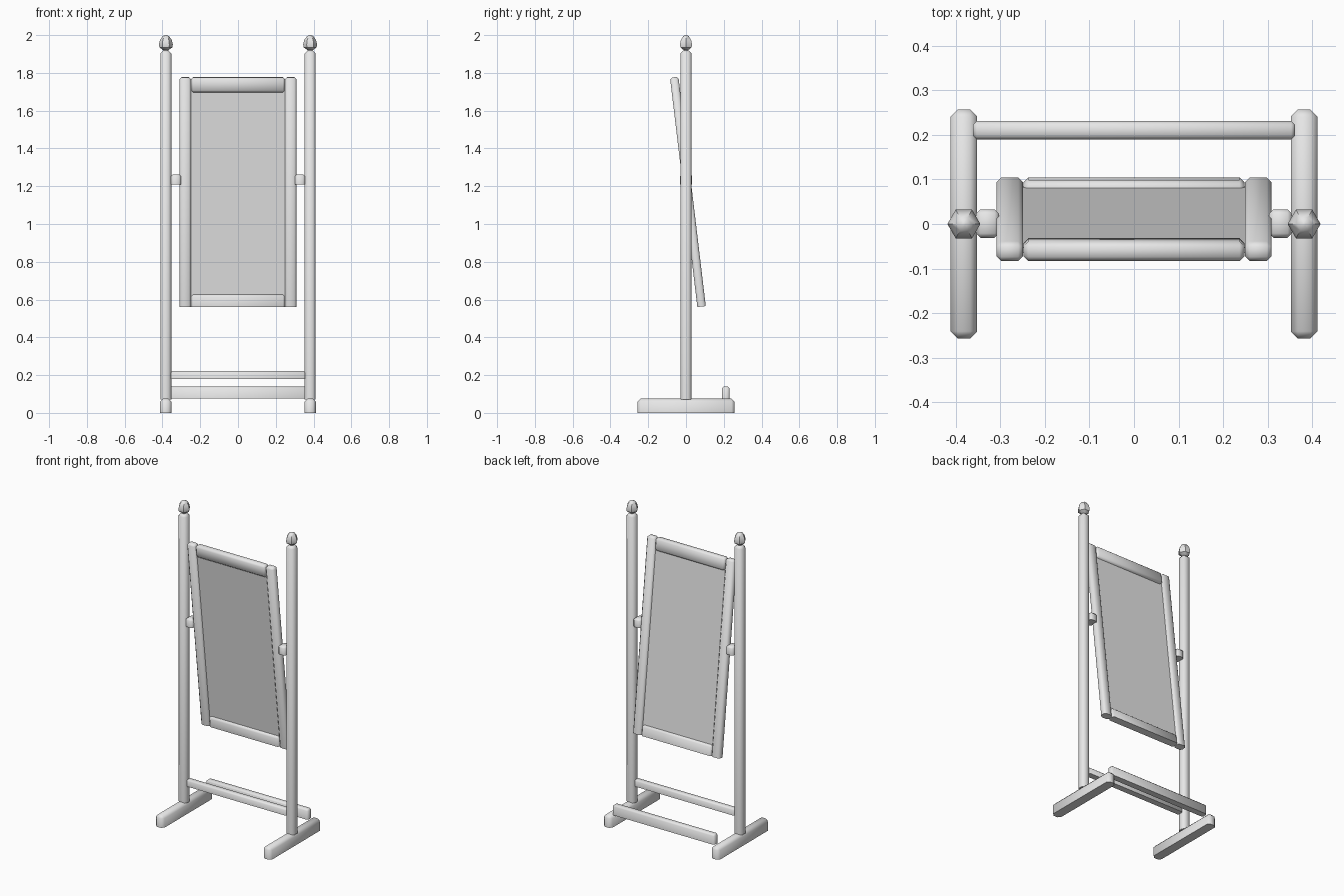
import bpy, bmesh, math
from mathutils import Vector, Matrix

if "Cube" in bpy.data.objects:
    bpy.data.objects.remove(bpy.data.objects["Cube"])

grey = bpy.data.materials.new("plain_grey")
grey.use_nodes = True
colour = (0.8, 0.8, 0.8, 1)
grey.diffuse_color = colour
grey.node_tree.nodes["Principled BSDF"].inputs["Base Color"].default_value = colour


def finish(name, bm, smooth_angle=60):
    bmesh.ops.recalc_face_normals(bm, faces=bm.faces)
    mesh = bpy.data.meshes.new(name)
    bm.to_mesh(mesh)
    bm.free()
    mesh.materials.append(grey)
    ob = bpy.data.objects.new(name, mesh)
    bpy.context.collection.objects.link(ob)
    bpy.ops.object.select_all(action="DESELECT")
    ob.select_set(True)
    bpy.context.view_layer.objects.active = ob
    bpy.ops.object.shade_smooth_by_angle(angle=math.radians(smooth_angle))
    return ob


def block(name, low, high, chamfer=0.0, whole=False):
    """Box between two corners; the underside stays sharp unless whole is set."""
    low, high = Vector(low), Vector(high)
    centre = (low + high) / 2
    bm = bmesh.new()
    bmesh.ops.create_cube(bm, size=1)
    bmesh.ops.scale(bm, vec=high - low, verts=bm.verts)
    if chamfer:
        edges = [e for e in bm.edges if whole or any(v.co.z > 0 for v in e.verts)]
        bmesh.ops.bevel(bm, geom=edges, offset=chamfer, segments=1,
                        affect="EDGES", clamp_overlap=True)
    ob = finish(name, bm)
    ob.location = centre
    return ob


def finial(name, x):
    """Six-sided bud spun from a profile of radius and height."""
    profile = [(0.012, 1.91), (0.013, 1.92), (0.034, 1.935), (0.037, 1.95),
               (0.031, 1.975), (0.017, 1.994), (0.004, 2.0)]
    bm = bmesh.new()
    rings = []
    for r, z in profile:
        rings.append([bm.verts.new((r * math.cos(a * math.pi / 3),
                                    r * math.sin(a * math.pi / 3), z))
                      for a in range(6)])
    for a, b in zip(rings, rings[1:]):
        for i in range(6):
            j = (i + 1) % 6
            bm.faces.new((a[i], a[j], b[j], b[i]))
    bm.faces.new(rings[0])
    bm.faces.new(rings[-1])
    ob = finish(name, bm, 40)
    ob.location.x = x


# Stand: feet, posts, finials and pivot pegs on both sides
for side, s in (("left", 1), ("right", -1)):
    x = 0.382 * s
    block(side + "_foot", (x - 0.03, -0.257, 0), (x + 0.03, 0.257, 0.075), 0.016)
    block(side + "_post", (x - 0.029, -0.029, 0.07), (x + 0.029, 0.029, 1.918), 0.015)
    finial(side + "_finial", x)
    px = 0.329 * s
    block(side + "_pivot_peg", (px - 0.026, -0.031, 1.21), (px + 0.026, 0.033, 1.263), 0.01)

# Stretchers between the posts and behind the feet
block("post_stretcher", (-0.356, -0.02, 0.18), (0.356, 0.02, 0.222), 0.008)
block("back_stretcher", (-0.362, 0.19, 0.075), (0.362, 0.231, 0.139), 0.009)

# Swinging mirror, made upright about its centre and then tilted
half_height, half_depth = 0.6115, 0.0225
mirror = [block("mirror_panel", (-0.252, -0.006, -0.58), (0.252, 0.006, 0.58))]
for side, s in (("left", 1), ("right", -1)):
    x = 0.279 * s
    mirror.append(block(side + "_mirror_stile", (x - 0.03, -half_depth, -half_height),
                        (x + 0.03, half_depth, half_height), 0.011))
mirror.append(block("mirror_top_rail", (-0.248, -half_depth, 0.532),
                    (0.248, half_depth, half_height), 0.011, whole=True))
mirror.append(block("mirror_bottom_rail", (-0.248, -half_depth, -half_height),
                    (0.248, half_depth, -0.546), 0.011))

tilt = Matrix.Translation((0, 0.01, 1.17)) @ Matrix.Rotation(math.radians(6.8), 4, "X")
for part in mirror:
    part.matrix_world = tilt @ Matrix.Translation(part.location)
